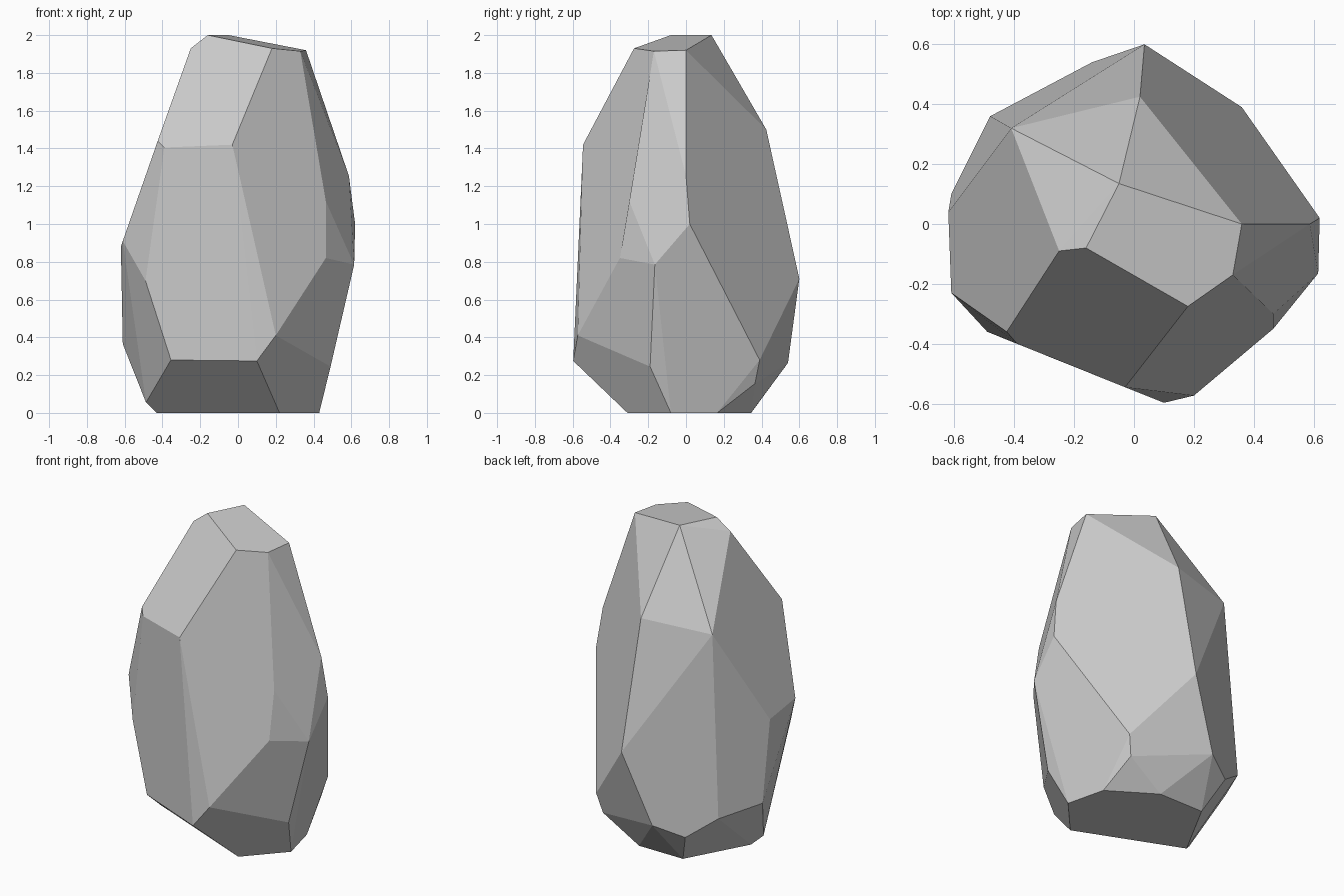
import bpy
import bmesh
from math import radians

cube = bpy.data.objects.get("Cube")
if cube:
    bpy.data.objects.remove(cube, do_unlink=True)

# Stone colour
stone = bpy.data.materials.new("stone_grey")
stone.use_nodes = True
grey = (0.6, 0.6, 0.6, 1)
stone.diffuse_color = grey
stone.node_tree.nodes["Principled BSDF"].inputs["Base Color"].default_value = grey

# Corners of the boulder, from the slanted top down to the flat underside
crown = [(-.16, -.08, 2), (-.05, .135, 2), (.36, 0, 1.92), (.33, -.17, 1.915),
         (.18, -.275, 1.93), (-.25, -.09, 1.93)]
shoulder = [(-.41, .32, 1.47), (.02, .425, 1.5), (-.03, -.545, 1.42),
            (-.425, -.36, 1.44), (-.39, -.4, 1.405), (.587, 0, 1.255), (.465, -.3, 1.12)]
waist = [(-.61, -.23, .91), (-.62, .04, .88), (-.49, -.36, .7), (.465, -.35, .82),
         (.615, -.165, .785), (.62, .02, 1), (.035, .6, .71)]
skirt = [(.1, -.597, .275), (.2, -.573, .41), (-.355, -.41, .28), (.49, -.19, .245),
         (.36, .39, .28), (-.14, .54, .265), (-.31, .45, .2), (-.48, .36, .33),
         (-.61, .1, .365), (.33, .365, .155), (-.487, -.085, .055)]
underside = [(.22, -.31), (.43, -.08), (.37, .165), (.09, .344), (-.22, .345), (-.43, -.04)]

# Wrap the corners in a faceted skin, then merge nearly flat facets
bm = bmesh.new()
for corner in crown + shoulder + waist + skirt + [(x, y, 0) for x, y in underside]:
    bm.verts.new(corner)
bmesh.ops.convex_hull(bm, input=bm.verts)
bmesh.ops.delete(bm, geom=[v for v in bm.verts if not v.link_faces], context='VERTS')
bmesh.ops.dissolve_limit(bm, angle_limit=radians(7), verts=bm.verts, edges=bm.edges)
bmesh.ops.recalc_face_normals(bm, faces=bm.faces)

mesh = bpy.data.meshes.new("boulder")
bm.to_mesh(mesh)
bm.free()
mesh.materials.append(stone)
boulder = bpy.data.objects.new("boulder", mesh)
bpy.context.collection.objects.link(boulder)
